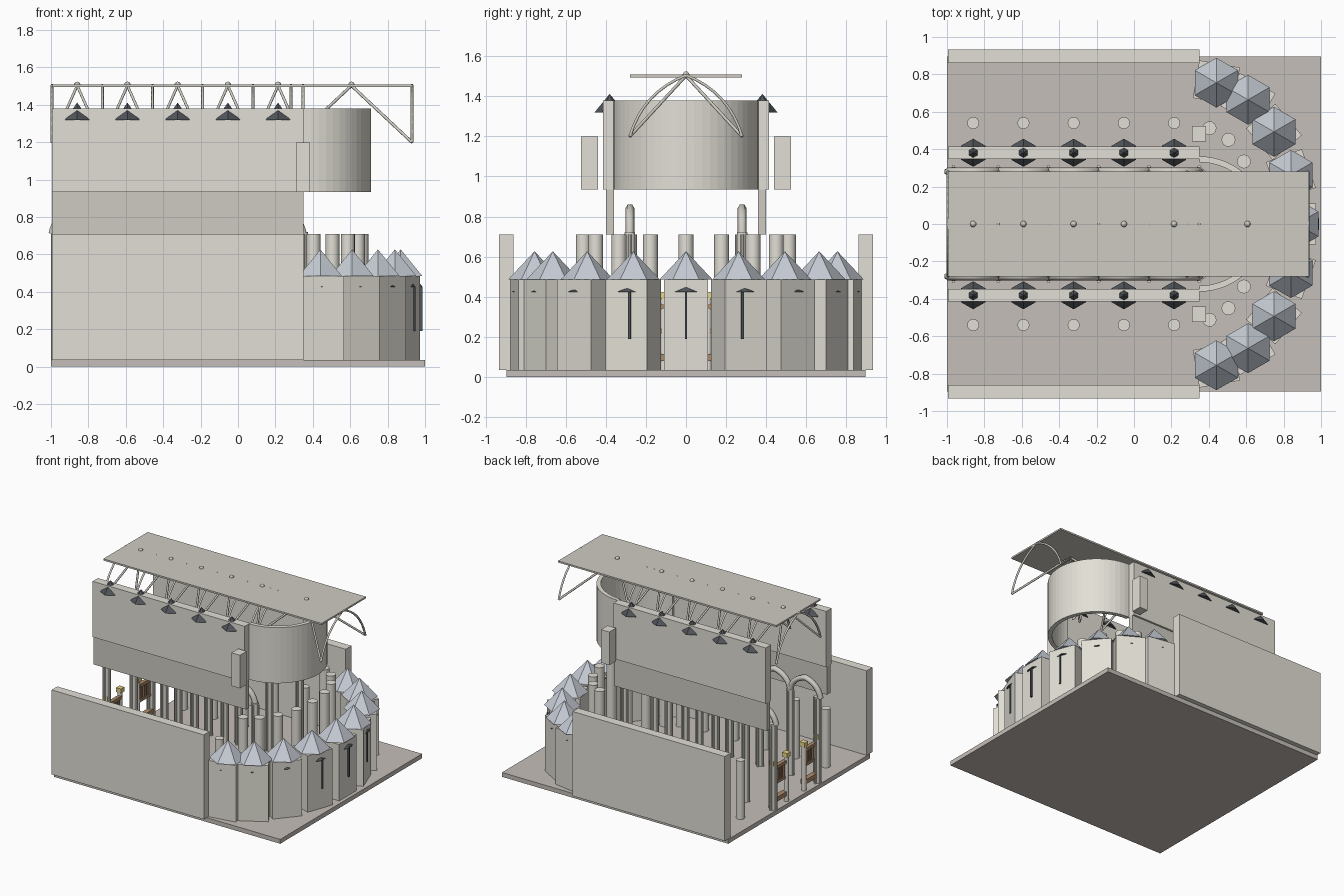
import bpy, math
from mathutils import Vector

if "Cube" in bpy.data.objects:
    bpy.data.objects.remove(bpy.data.objects["Cube"])


def mat(name, r, g, b):
    m = bpy.data.materials.new(name)
    m.diffuse_color = (r, g, b, 1)
    m.use_nodes = True
    m.node_tree.nodes["Principled BSDF"].inputs["Base Color"].default_value = m.diffuse_color
    return m


STONE = mat("stone", .76, .74, .67)
DARKSTONE = mat("dark_stone", .62, .60, .54)
FLOOR = mat("floor_stone", .56, .52, .48)
SLATE = mat("slate", .56, .60, .66)
GLASS = mat("dark_glass", .08, .09, .1)
WOOD = mat("wood", .42, .26, .15)
GOLD = mat("gold", .8, .68, .25)


def finish(name, m):
    o = bpy.context.object
    o.name = name
    o.data.materials.append(m)
    return o


def box(name, lo, hi, m, rot=0):
    c = [(a + b) / 2 for a, b in zip(lo, hi)]
    bpy.ops.mesh.primitive_cube_add(size=1, location=c, rotation=(0, 0, rot))
    o = finish(name, m)
    o.scale = [b - a for a, b in zip(lo, hi)]
    return o


def column(name, x, y, r, z0, z1, m=STONE, sides=16):
    bpy.ops.mesh.primitive_cylinder_add(vertices=sides, radius=r, depth=z1 - z0,
                                        location=(x, y, (z0 + z1) / 2))
    o = finish(name, m)
    bpy.ops.object.shade_smooth_by_angle(angle=math.radians(40))
    return o


def cone(name, x, y, r, z0, z1, m):
    bpy.ops.mesh.primitive_cone_add(vertices=6, radius1=r, radius2=0, depth=z1 - z0,
                                    location=(x, y, (z0 + z1) / 2))
    return finish(name, m)


def tube(name, pts, r, m=DARKSTONE):
    cu = bpy.data.curves.new(name, 'CURVE')
    cu.dimensions = '3D'
    cu.bevel_depth = r
    cu.bevel_resolution = 1
    cu.use_fill_caps = True
    s = cu.splines.new('POLY')
    s.points.add(len(pts) - 1)
    for p, q in zip(s.points, pts):
        p.co = (*q, 1)
    o = bpy.data.objects.new(name, cu)
    bpy.context.collection.objects.link(o)
    cu.materials.append(m)
    return o


def pointed_arch(half, rise, bx, bz, n=8):
    """Profile (u, h) of a pointed arch; (bx, bz) is the bulge control point."""
    left = []
    for i in range(n + 1):
        t = i / n
        left.append((-half * (1 - t) ** 2 - 2 * bx * t * (1 - t),
                     2 * bz * t * (1 - t) + rise * t * t))
    return left + [(-u, h) for u, h in reversed(left[:-1])]


BAY = .2685
EDGES = [-.994 + BAY * i for i in range(6)]
MIDS = [e + BAY / 2 for e in EDGES[:5]]
CX = .35

# floor slab
box("floor_slab", (-1, -.895, 0), (1, .895, .035), FLOOR)

# long walls on both sides
for s in (-1, 1):
    def wall(name, y0, y1, z0, z1, m, x0=-.995, x1=.35):
        a, b = sorted((s * y0, s * y1))
        return box(name, (x0, a, z0), (x1, b, z1), m)
    wall("outer_wall", .86, .932, .035, .71, STONE)
    wall("gallery_wall", .36, .40, .71, .935, DARKSTONE)
    wall("upper_wall", .348, .415, .935, 1.38, STONE)
    wall("buttress", .44, .525, .935, 1.2, STONE, .31, .385)
    # upper windows poking through the wall, and aisle columns
    for x in MIDS:
        cone("upper_window_head", x, s * .381, .075, 1.32, 1.412, GLASS)
        column("aisle_column", x, s * .54, .032, .035, .5)
    # main piers with four small shafts
    for x in EDGES:
        column("main_pier", min(max(x, -.965), .35), s * .28, .026, .035, .72)
        for dx, dy in ((.027, 0), (-.027, 0), (0, .027), (0, -.027)):
            column("pier_shaft", min(max(x, -.965), .35) + dx, s * .28 + dy, .009, .035, .71,
                   STONE, 8)
    # arcade arches
    for x in MIDS:
        tube("arcade_arch", [(x + u, s * .28, .71 + h) for u, h in
                             pointed_arch(BAY / 2, .132, .115, .105)], .022)

# half-round apse wall, swept from a rectangular section
N = 28
ro, ri = .362, .33
verts, faces = [], []
for i in range(N + 1):
    a = -math.pi / 2 + math.pi * i / N
    for r, z in ((ri, .935), (ro, .935), (ro, 1.38), (ri, 1.38)):
        verts.append((CX + r * math.cos(a), r * math.sin(a), z))
    if i:
        k = 4 * i
        for j in range(4):
            n = (j + 1) % 4
            faces.append((k - 4 + j, k - 4 + n, k + n, k + j))
faces += [(3, 2, 1, 0), (4 * N, 4 * N + 1, 4 * N + 2, 4 * N + 3)]
me = bpy.data.meshes.new("apse_wall")
me.from_pydata(verts, [], faces)
me.materials.append(STONE)
bpy.context.collection.objects.link(bpy.data.objects.new("apse_wall", me))

# ceiling slab, transverse arches, diagonal ribs and bosses
box("ceiling_slab", (-.995, -.28, 1.495), (.935, .28, 1.508), DARKSTONE)
arch = pointed_arch(.28, .305, .215, .22)
for x in EDGES + [.283, .93]:
    tube("transverse_arch", [(x, u, 1.2 + h) for u, h in arch], .008)
for x0, x1 in list(zip(EDGES[:5], EDGES[1:])) + [(.283, .93)]:
    c = Vector(((x0 + x1) / 2, 0, 1.503))
    for x in (x0, x1):
        for y in (-.28, .28):
            tube("diagonal_rib", [(x, y, 1.2), tuple(c)], .008)
    bpy.ops.mesh.primitive_uv_sphere_add(segments=12, ring_count=8, radius=.017,
                                         location=c + Vector((0, 0, .004)))
    finish("vault_boss", DARKSTONE)

# ambulatory columns and ring of chapels, both on ellipses
for i in range(-4, 5):
    a = math.radians(20 * i)
    ca, sa = math.cos(a), math.sin(a)
    column("ambulatory_column", CX + .31 * ca, .52 * sa, .037, .035, .71)
    x, y = CX + .52 * ca, .767 * sa
    box("chapel_body", (x - .102, y - .11, .035), (x + .102, y + .11, .485), STONE, a)
    cone("chapel_roof", x, y, .133, .485, .627, SLATE)
    # slit window with a pointed head
    wx, wy = CX + .63 * ca, .82 * sa
    box("chapel_slit", (wx - .013, wy - .006, .19), (wx + .006, wy + .006, .43), GLASS, a)
    h = cone("chapel_window_head", wx - .012, wy, .06, .425, .45, GLASS)
    h.scale = (.4, 1, 1)

# wooden choir screen with gold-capped posts
for y in (-.28, -.11, .11, .28):
    column("screen_post", -.965, y, .018, .035, .39)
    box("post_cap", (-.987, y - .022, .39), (-.943, y + .022, .425), GOLD)
for s in (-1, 1):
    a, b = sorted((s * .11, s * .28))
    box("screen_low_rail", (-.975, a, .08), (-.935, b, .115), WOOD)
    box("screen_top_rail", (-.975, a, .34), (-.945, b, .365), WOOD)
    for k in range(6):
        y = s * (.135 + .024 * k)
        box("screen_baluster", (-.967, y - .005, .24), (-.953, y + .005, .34), WOOD)
    box("screen_mid_rail", (-.97, a, .22), (-.95, b, .24), WOOD)
